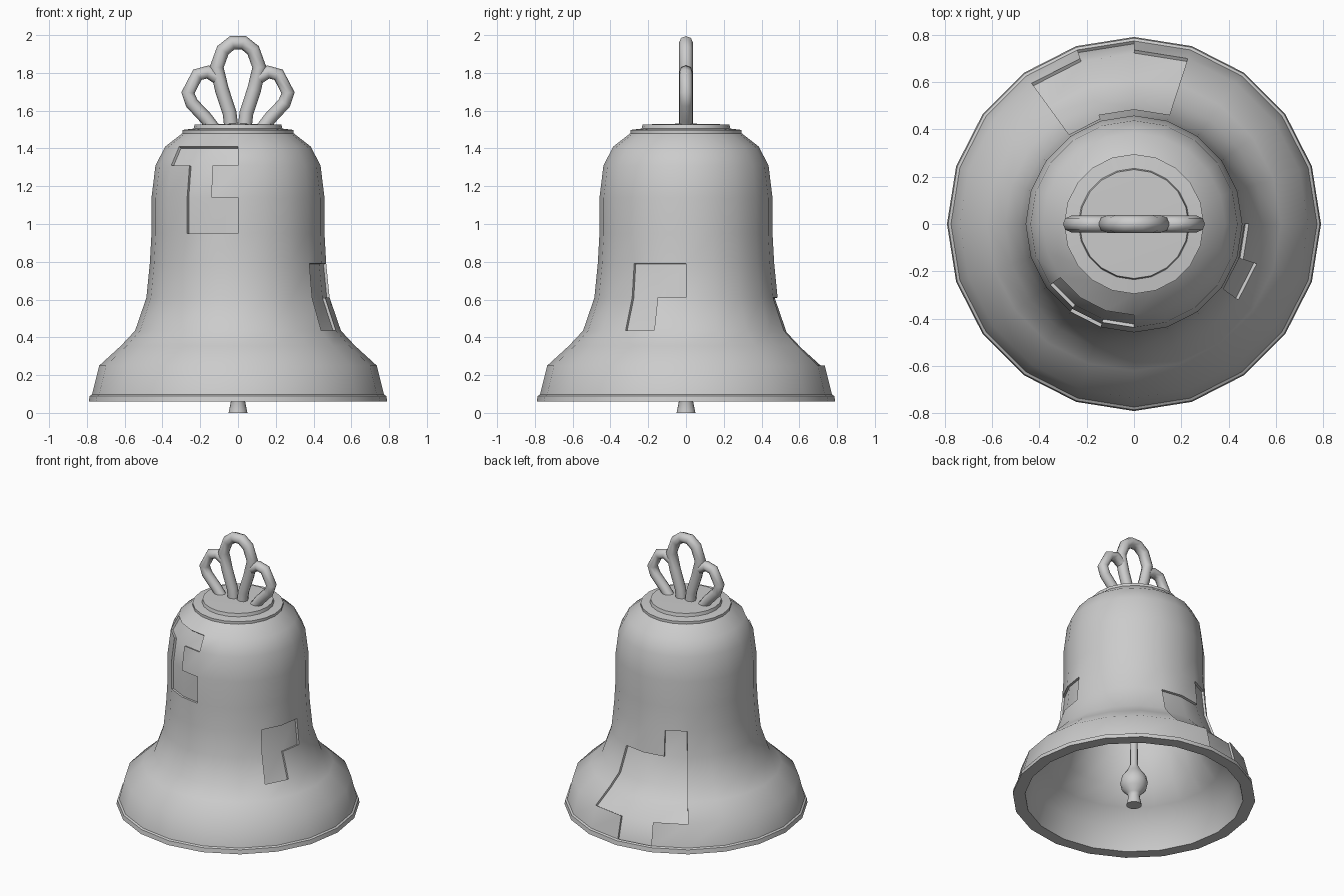
import bpy, bmesh, math

if "Cube" in bpy.data.objects:
    bpy.data.objects.remove(bpy.data.objects["Cube"])


def lathe(name, profile, segs, recesses=(), depth=0.015):
    """Spin an (r, z) profile round z; recesses = (first band, last band, segment)."""
    bm = bmesh.new()
    rings = []
    for r, z in profile:
        if r == 0:
            rings.append([bm.verts.new((0, 0, z))] * segs)
        else:
            rings.append([bm.verts.new((r * math.cos(2 * math.pi * i / segs),
                                        r * math.sin(2 * math.pi * i / segs), z))
                          for i in range(segs)])
    faces = {}
    for k in range(len(profile) - 1):
        for i in range(segs):
            j = (i + 1) % segs
            loop = [rings[k][i], rings[k][j], rings[k + 1][j], rings[k + 1][i]]
            faces[k, i] = bm.faces.new(list(dict.fromkeys(loop)))
    bmesh.ops.recalc_face_normals(bm, faces=bm.faces[:])
    bm.normal_update()
    # sink the chosen panels slightly, leaving a stepped edge
    panel = [faces[k, s] for a, b, s in recesses for k in range(a, b + 1)]
    if panel:
        normals = {tuple(v.co): v.normal.copy() for f in panel for v in f.verts}
        ext = bmesh.ops.extrude_face_region(bm, geom=panel)["geom"]
        bmesh.ops.delete(bm, geom=[f for f in panel if f.is_valid], context='FACES')
        for v in ext:
            if isinstance(v, bmesh.types.BMVert):
                v.co -= normals[tuple(v.co)] * depth
        bmesh.ops.recalc_face_normals(bm, faces=bm.faces[:])
    me = bpy.data.meshes.new(name)
    bm.to_mesh(me)
    bm.free()
    ob = bpy.data.objects.new(name, me)
    bpy.context.collection.objects.link(ob)
    smooth(ob)
    return ob


def smooth(ob, angle=45):
    bpy.ops.object.select_all(action='DESELECT')
    ob.select_set(True)
    bpy.context.view_layer.objects.active = ob
    bpy.ops.object.shade_smooth_by_angle(angle=math.radians(angle))


def tube(name, pts, radius):
    cu = bpy.data.curves.new(name, 'CURVE')
    cu.dimensions = '3D'
    cu.bevel_depth = radius
    cu.bevel_resolution = 2
    cu.use_fill_caps = True
    sp = cu.splines.new('POLY')
    sp.points.add(len(pts) - 1)
    for p, (x, z) in zip(sp.points, pts):
        p.co = (x, 0, z, 1)
    ob = bpy.data.objects.new(name, cu)
    bpy.context.collection.objects.link(ob)
    bpy.ops.object.select_all(action='DESELECT')
    ob.select_set(True)
    bpy.context.view_layer.objects.active = ob
    bpy.ops.object.convert(target='MESH')
    smooth(bpy.context.view_layer.objects.active, 60)


# bell body: inner wall going down, then outer wall going up to the crown plate
inner = [(0, 1.42), (0.26, 1.41), (0.37, 1.28), (0.39, 1.1), (0.4, 0.8),
         (0.42, 0.61), (0.48, 0.42), (0.57, 0.31), (0.67, 0.22), (0.71, 0.06)]
outer = [(0.79, 0.06), (0.785, 0.09), (0.773, 0.097), (0.735, 0.25), (0.62, 0.355),
         (0.545, 0.435), (0.485, 0.61), (0.467, 0.79), (0.458, 0.95), (0.458, 1.14),
         (0.437, 1.31), (0.385, 1.41), (0.295, 1.48)]
crown = [(0.295, 1.498), (0.235, 1.505), (0.23, 1.527), (0, 1.532)]
n = len(inner)
worn = [(5, 6, 18), (6, 6, 19),                            # right
        (10, 10, 12), (8, 10, 13), (8, 8, 14), (10, 10, 14),  # front
        (3, 5, 4), (2, 5, 5), (3, 6, 6)]                   # back
lathe("bell_body", inner + outer + crown, 20,
      [(a + n, b + n, s) for a, b, s in worn])

# clapper
lathe("clapper", [(0, 0), (0.05, 0), (0.037, 0.065), (0.045, 0.085), (0.08, 0.12),
                  (0.09, 0.165), (0.08, 0.21), (0.05, 0.25), (0.025, 0.3),
                  (0.02, 1.43), (0, 1.43)], 16)

# hanging loops
half = [(0.035, 1.51), (0.045, 1.59), (0.085, 1.71), (0.113, 1.83), (0.08, 1.92)]
tube("centre_loop", half + [(0.03, 1.96)] + [(-x, z) for x, z in
     [(0.03, 1.96)] + half[::-1]], 0.037)
side = [(0.11, 1.775), (0.16, 1.805), (0.215, 1.79), (0.265, 1.695),
        (0.245, 1.64), (0.17, 1.56), (0.125, 1.5)]
for label, s in (("right", 1), ("left", -1)):
    tube(label + "_loop", [(s * x, z) for x, z in side], 0.035)
